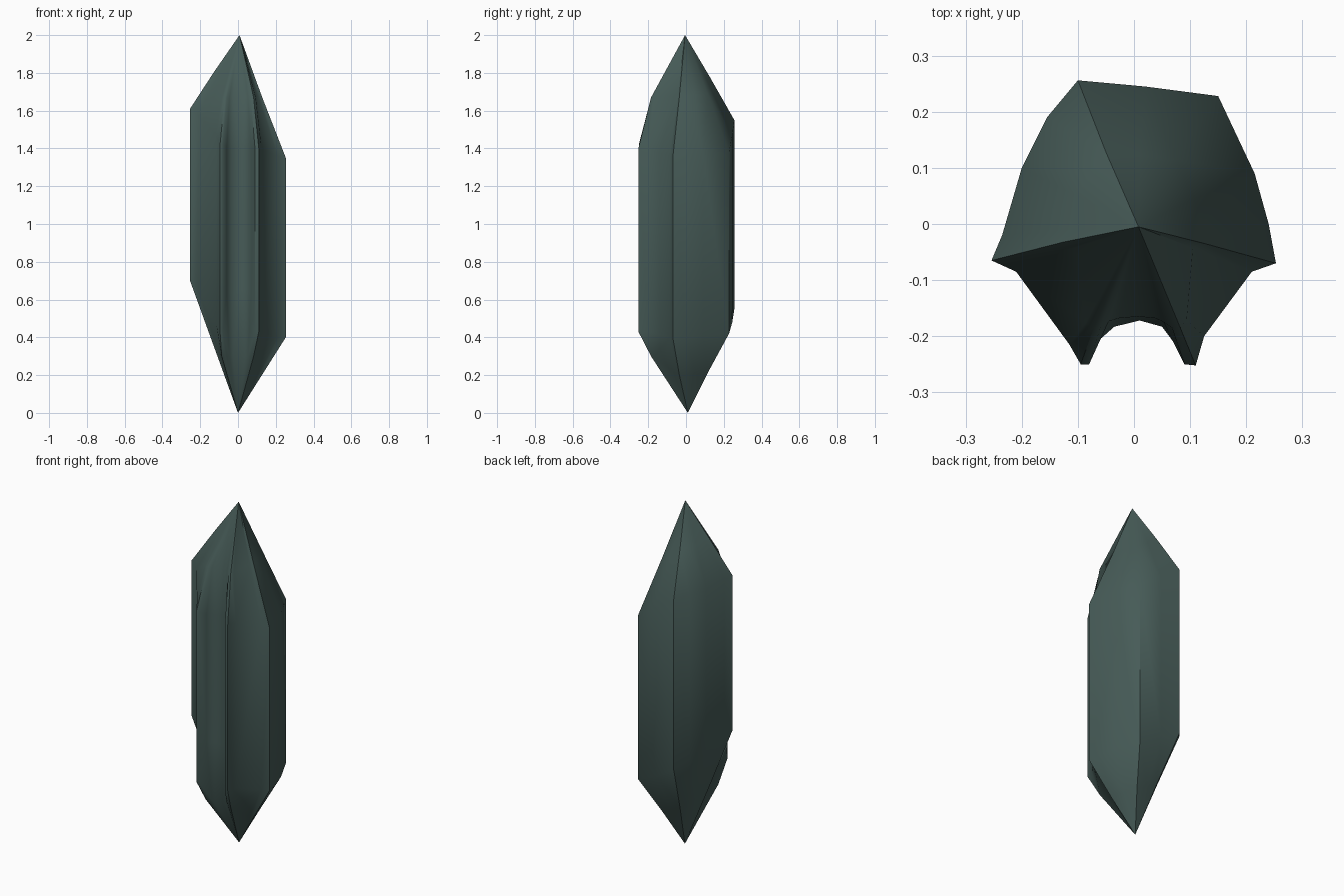
import bpy, bmesh, math

if "Cube" in bpy.data.objects:
    bpy.data.objects.remove(bpy.data.objects["Cube"])

# cross-section of the shaft: x, y, low shoulder height, high shoulder height
profile = [
    (-0.10, 0.256, 0.55, 1.55), (-0.155, 0.19, 0.58, 1.57), (-0.20, 0.10, 0.62, 1.58),
    (-0.235, -0.02, 0.68, 1.60), (-0.254, -0.065, 0.70, 1.61), (-0.21, -0.085, 0.65, 1.58),
    (-0.115, -0.215, 0.47, 1.47), (-0.095, -0.25, 0.43, 1.42), (-0.08, -0.25, 0.43, 1.42),
    (-0.06, -0.205, 0.65, 1.40), (-0.035, -0.183, 0.65, 1.40), (0.01, -0.172, 0.65, 1.40),
    (0.05, -0.183, 0.65, 1.40), (0.07, -0.21, 0.65, 1.40), (0.09, -0.25, 0.43, 1.40),
    (0.11, -0.252, 0.43, 1.40), (0.125, -0.20, 0.43, 1.40), (0.21, -0.085, 0.40, 1.36),
    (0.253, -0.07, 0.40, 1.35), (0.24, 0.0, 0.40, 1.36), (0.215, 0.09, 0.41, 1.37),
    (0.15, 0.228, 0.42, 1.38), (0.02, 0.245, 0.48, 1.47)]


def shoulder(p, z, tip, front_z):
    """Point halfway up a tapering end; the grooved front bulges and fades flat."""
    x, y = p[0], p[1]
    if y < -0.15:
        return (x * 0.75, -0.165 + (y + 0.172) * 0.25, front_z)
    t = 0.5
    return (x * (1 - t), y * (1 - t), z + (tip - z) * t)


bm = bmesh.new()
rings = [
    [bm.verts.new(shoulder(p, p[2], 0, 0.30)) for p in profile],
    [bm.verts.new((p[0], p[1], p[2])) for p in profile],
    [bm.verts.new((p[0], p[1], p[3])) for p in profile],
    [bm.verts.new(shoulder(p, p[3], 2, 1.67)) for p in profile]]
bottom_tip = bm.verts.new((0, 0.01, 0))
top_tip = bm.verts.new((0.008, -0.005, 2))
n = len(profile)
for i in range(n):
    j = (i + 1) % n
    for a, b in zip(rings, rings[1:]):
        bm.faces.new((a[i], a[j], b[j], b[i]))
    bm.faces.new((rings[-1][i], rings[-1][j], top_tip))
    bm.faces.new((rings[0][j], rings[0][i], bottom_tip))
bmesh.ops.triangulate(bm, faces=bm.faces[:])
bmesh.ops.recalc_face_normals(bm, faces=bm.faces[:])

# crystal body
mesh = bpy.data.meshes.new("crystal")
bm.to_mesh(mesh)
bm.free()
crystal = bpy.data.objects.new("crystal", mesh)
bpy.context.collection.objects.link(crystal)
mat = bpy.data.materials.new("dark grey green")
mat.diffuse_color = (0.062, 0.105, 0.096, 1)
mat.use_nodes = True
mat.node_tree.nodes["Principled BSDF"].inputs["Base Color"].default_value = mat.diffuse_color
mesh.materials.append(mat)

# smooth shading with crisp crystal edges
bpy.context.view_layer.objects.active = crystal
crystal.select_set(True)
bpy.ops.object.shade_smooth_by_angle(angle=math.radians(40))
